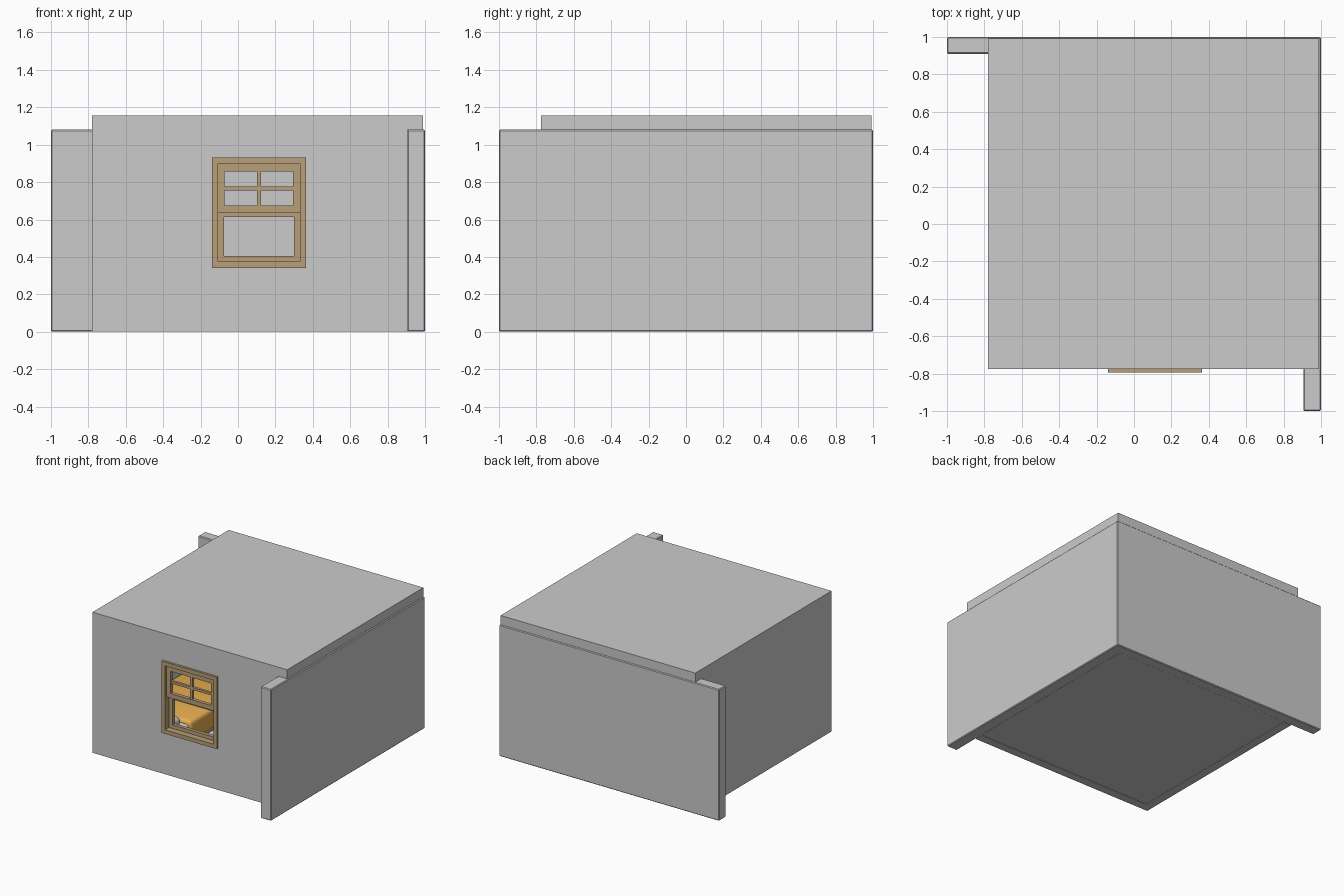
import bpy, bmesh
from mathutils import Vector

if "Cube" in bpy.data.objects:
    bpy.data.objects.remove(bpy.data.objects["Cube"])


def material(name, rgb):
    m = bpy.data.materials.new(name)
    m.diffuse_color = (*rgb, 1)
    m.use_nodes = True
    m.node_tree.nodes["Principled BSDF"].inputs["Base Color"].default_value = m.diffuse_color
    return m


WOOD = material("wood", (0.48, 0.35, 0.19))
ORANGE = material("orange", (0.80, 0.42, 0.08))


def boxes(name, spans, mat=None, bevel=0, segments=1):
    """One object made from boxes given as (x0, x1, y0, y1, z0, z1)."""
    bm = bmesh.new()
    for x0, x1, y0, y1, z0, z1 in spans:
        verts = bmesh.ops.create_cube(bm, size=1)["verts"]
        bmesh.ops.scale(bm, vec=(x1 - x0, y1 - y0, z1 - z0), verts=verts)
        centre = Vector((x0 + x1, y0 + y1, z0 + z1)) / 2
        bmesh.ops.translate(bm, vec=centre, verts=verts)
    if bevel:
        bmesh.ops.bevel(bm, geom=bm.edges[:], offset=bevel, segments=segments,
                        profile=0.5, affect='EDGES')
    mesh = bpy.data.meshes.new(name)
    bm.to_mesh(mesh)
    bm.free()
    ob = bpy.data.objects.new(name, mesh)
    bpy.context.collection.objects.link(ob)
    if mat:
        mesh.materials.append(mat)
    if segments > 1:
        bpy.context.view_layer.objects.active = ob
        bpy.ops.object.select_all(action='DESELECT')
        ob.select_set(True)
        bpy.ops.object.shade_smooth_by_angle()
    return ob


def ring(x0, x1, y0, y1, z0, z1, hx0, hx1, hz0, hz1):
    """Four boxes around a rectangular hole in a plate facing the front."""
    return [(x0, hx0, y0, y1, z0, z1), (hx1, x1, y0, y1, z0, z1),
            (hx0, hx1, y0, y1, z0, hz0), (hx0, hx1, y0, y1, hz1, z1)]


# Room shell
boxes("back_wall", [(-1, 1, 0.91, 1, 0, 1.08)], bevel=0.006)
boxes("right_wall", [(0.905, 1, -1, 1, 0, 1.08)], bevel=0.006)
boxes("left_wall", [(-0.78, -0.71, -0.775, 0.91, 0, 1.08)])
boxes("roof", [(-0.78, 0.99, -0.775, 0.993, 1.08, 1.155)])
boxes("floor", [(-0.71, 0.905, -0.705, 0.91, 0.004, 0.035)])

# Front wall with the window opening
front = boxes("front_wall", [(-0.78, 0.905, -0.775, -0.705, 0, 1.08)])
cutter = boxes("window_cutter", [(-0.125, 0.35, -0.9, -0.6, 0.355, 0.915)])
cutter.hide_render = True
cutter.hide_set(True)
cut = front.modifiers.new("window_opening", 'BOOLEAN')
cut.operation = 'DIFFERENCE'
cut.solver = 'EXACT'
cut.object = cutter

# Window: outer casing, upper sash with four panes, lower open sash
boxes("window_frame", ring(-0.14, 0.363, -0.793, -0.69, 0.342, 0.932,
                           -0.108, 0.332, 0.375, 0.90), WOOD)
boxes("upper_sash", ring(-0.108, 0.332, -0.772, -0.742, 0.637, 0.90,
                         -0.072, 0.295, 0.675, 0.857)
      + [(0.102, 0.122, -0.768, -0.746, 0.675, 0.857),
         (-0.072, 0.295, -0.768, -0.746, 0.756, 0.776)], WOOD)
boxes("lower_sash", ring(-0.108, 0.332, -0.742, -0.712, 0.375, 0.637,
                         -0.075, 0.299, 0.405, 0.614), WOOD)

# Bed along the left wall, seen through the window
legs = [(x, x + 0.05, y, y + 0.05, 0.035, 0.12)
        for x in (-0.70, -0.21) for y in (-0.69, 0.39)]
boxes("bed_frame", legs + [(-0.70, -0.16, -0.69, 0.44, 0.09, 0.15)], WOOD)
boxes("mattress", [(-0.70, -0.17, -0.68, 0.43, 0.15, 0.25)], bevel=0.025, segments=3)
boxes("blanket", [(-0.705, -0.15, -0.40, 0.44, 0.11, 0.28)], ORANGE, 0.03, 3)
boxes("pillow", [(-0.65, -0.21, -0.66, -0.43, 0.24, 0.32)], bevel=0.035, segments=4)
